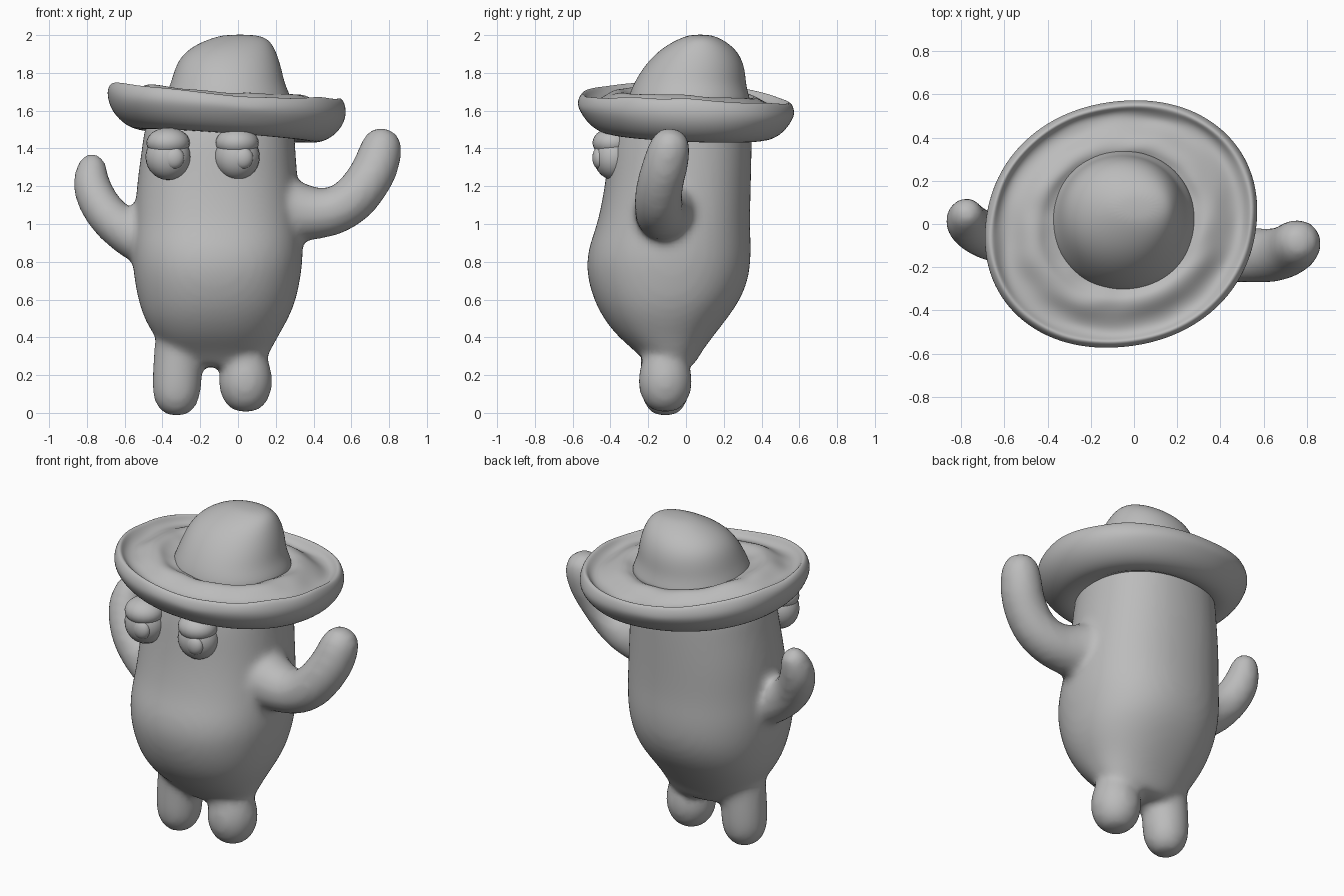
import bpy, bmesh, math, random
from mathutils import Vector

random.seed(4)
cube = bpy.data.objects.get("Cube")
if cube:
    bpy.data.objects.remove(cube)

clay = bpy.data.materials.new("grey_clay")
clay.use_nodes = True
GREY = (0.5, 0.5, 0.5, 1)
clay.diffuse_color = GREY
clay.node_tree.nodes["Principled BSDF"].inputs["Base Color"].default_value = GREY


def finish(name, bm, levels=2):
    bmesh.ops.recalc_face_normals(bm, faces=bm.faces)
    for f in bm.faces:
        f.smooth = True
    mesh = bpy.data.meshes.new(name)
    bm.to_mesh(mesh)
    bm.free()
    mesh.materials.append(clay)
    obj = bpy.data.objects.new(name, mesh)
    bpy.context.collection.objects.link(obj)
    if levels:
        sub = obj.modifiers.new("Smooth", "SUBSURF")
        sub.levels = sub.render_levels = levels
    return obj


def skin_rings(name, rings):
    """Bridge equal rings of points into a closed skin."""
    bm = bmesh.new()
    loops = [[bm.verts.new(p) for p in ring] for ring in rings]
    n = len(loops[0])
    for a, b in zip(loops, loops[1:]):
        for i in range(n):
            j = (i + 1) % n
            bm.faces.new((a[i], a[j], b[j], b[i]))
    for cap in (loops[0], loops[-1]):
        bm.faces.new(cap)
    return finish(name, bm)


def angles(n):
    return [2 * math.pi * i / n for i in range(n)]


def outline(a, power, skew):
    """Unit circle point, squared by power and stretched along one diagonal."""
    c, s = math.cos(a), math.sin(a)
    r = (abs(c) ** power + abs(s) ** power) ** (-1 / power)
    r *= 1 + skew * math.sin(2 * a)
    return r * c, r * s


def stack(name, sections, power=2, skew=0, n=24):
    """Horizontal rounds given as z, x min, x max, y min, y max."""
    rings = []
    for z, x0, x1, y0, y1 in sections:
        ring = []
        for a in angles(n):
            u, v = outline(a, power, skew)
            ring.append(((x0 + x1 + (x1 - x0) * u) / 2,
                         (y0 + y1 + (y1 - y0) * v) / 2, z))
        rings.append(ring)
    return skin_rings(name, rings)


def limb(name, path, n=14):
    """Tube along points with radii, closed by a rounded tip."""
    pts = [Vector(p[:3]) for p in path]
    radii = [p[3] for p in path]
    rings = []

    def ring(c, t, r):
        v = (Vector((0, 1, 0)) - t * t.y).normalized()
        u = v.cross(t)
        rings.append([c + (u * math.cos(a) + v * math.sin(a)) * r for a in angles(n)])

    for i, (c, r) in enumerate(zip(pts, radii)):
        t = (pts[min(i + 1, len(pts) - 1)] - pts[max(i - 1, 0)]).normalized()
        ring(c, t, r * 1.04)
    for along, size in ((0.5, 0.92), (0.9, 0.64), (1.05, 0.25)):
        ring(pts[-1] + t * radii[-1] * along, t, radii[-1] * size)
    return skin_rings(name, rings)


# Pear-shaped body
body = stack("body", [
    (0.24, -0.22, 0.06, -0.18, 0.02), (0.26, -0.31, 0.13, -0.21, 0.05),
    (0.32, -0.38, 0.17, -0.26, 0.08), (0.40, -0.44, 0.21, -0.36, 0.14),
    (0.50, -0.50, 0.27, -0.44, 0.22), (0.60, -0.53, 0.31, -0.49, 0.29),
    (0.70, -0.55, 0.33, -0.52, 0.33), (0.80, -0.56, 0.345, -0.53, 0.345),
    (0.90, -0.56, 0.345, -0.51, 0.345), (1.00, -0.55, 0.34, -0.47, 0.34),
    (1.20, -0.54, 0.32, -0.43, 0.345), (1.40, -0.51, 0.305, -0.41, 0.35),
    (1.50, -0.50, 0.30, -0.39, 0.35), (1.60, -0.46, 0.28, -0.36, 0.34)],
    power=2.3, skew=0.015)

# Raised arms
left_arm = limb("left_arm", [
    (0.18, -0.10, 1.08, 0.20), (0.29, -0.11, 1.07, 0.165),
    (0.39, -0.13, 1.055, 0.14), (0.50, -0.14, 1.06, 0.128),
    (0.60, -0.15, 1.115, 0.125), (0.68, -0.14, 1.21, 0.122),
    (0.735, -0.11, 1.31, 0.12), (0.755, -0.09, 1.39, 0.113)])
right_arm = limb("right_arm", [
    (-0.42, -0.09, 0.90, 0.15), (-0.52, -0.08, 0.92, 0.13),
    (-0.61, -0.07, 0.97, 0.117), (-0.70, -0.05, 1.05, 0.11),
    (-0.76, -0.01, 1.15, 0.105), (-0.78, 0.02, 1.23, 0.098),
    (-0.775, 0.04, 1.285, 0.082)])

# Stubby legs
right_leg = limb("right_leg", [
    (-0.29, -0.11, 0.48, 0.14), (-0.31, -0.11, 0.36, 0.13),
    (-0.32, -0.11, 0.25, 0.13), (-0.325, -0.11, 0.12, 0.13)])
left_leg = limb("left_leg", [
    (0.02, -0.11, 0.42, 0.12), (0.03, -0.11, 0.30, 0.115),
    (0.04, -0.11, 0.23, 0.135), (0.04, -0.11, 0.155, 0.145)])

# Melt the limbs into the body as one clay skin
bpy.ops.object.select_all(action="DESELECT")
for part in (body, left_arm, right_arm, left_leg, right_leg):
    part.select_set(True)
bpy.context.view_layer.objects.active = body
bpy.ops.object.join()
remesh = body.modifiers.new("Fuse", "REMESH")
remesh.mode = "VOXEL"
remesh.voxel_size = 0.022
remesh.use_smooth_shade = True
melt = body.modifiers.new("Melt", "SMOOTH")
melt.factor = 0.5
melt.iterations = 8

# Floppy hat brim: upturned rim, dished groove and inner swell, as radius share and height
brim = [(0.50, 1.53), (0.66, 1.465), (0.80, 1.465), (0.92, 1.51), (1.0, 1.575),
        (1.025, 1.63), (0.995, 1.68), (0.96, 1.69), (0.93, 1.66), (0.87, 1.64),
        (0.79, 1.655), (0.70, 1.695), (0.61, 1.70), (0.55, 1.67), (0.40, 1.66)]
rings = []
for share, z in brim:
    ring = []
    for a in angles(32):
        u, v = outline(a, 2.15, 0.045)
        x = 0.62 * share * u
        y = 0.563 * share * v
        dent = 0
        if z > 1.6:
            dent = 0.02 * share * math.cos(2 * a) + random.uniform(-0.009, 0.009)
        ring.append((x - 0.06, y, z - 0.07 * x - 0.035 * y + dent))
    rings.append(ring)
skin_rings("hat_brim", rings)

# Lopsided hat crown
stack("hat_crown", [
    (1.60, -0.40, 0.30, -0.32, 0.36), (1.68, -0.385, 0.28, -0.305, 0.335),
    (1.74, -0.36, 0.25, -0.28, 0.32), (1.81, -0.34, 0.235, -0.24, 0.315),
    (1.88, -0.31, 0.215, -0.185, 0.295), (1.94, -0.245, 0.19, -0.115, 0.25),
    (1.985, -0.14, 0.155, -0.03, 0.18), (2.003, -0.06, 0.08, 0.03, 0.12)],
    power=2.1)


def ball(name, centre, size):
    bm = bmesh.new()
    bmesh.ops.create_uvsphere(bm, u_segments=24, v_segments=14, radius=1)
    for v in bm.verts:
        v.co = Vector(c + s * k for c, s, k in zip(centre, size, v.co))
    finish(name, bm, 0)


# Bulging eyes with raised pupils, lids tucked under the brim
for side, x in (("right", -0.37), ("left", -0.005)):
    ball(side + "_eye", (x, -0.38, 1.355), (0.12, 0.11, 0.122))
    ball(side + "_eyelid", (x, -0.385, 1.43), (0.115, 0.11, 0.08))
    ball(side + "_pupil", (x + 0.03, -0.46, 1.35), (0.055, 0.036, 0.058))
